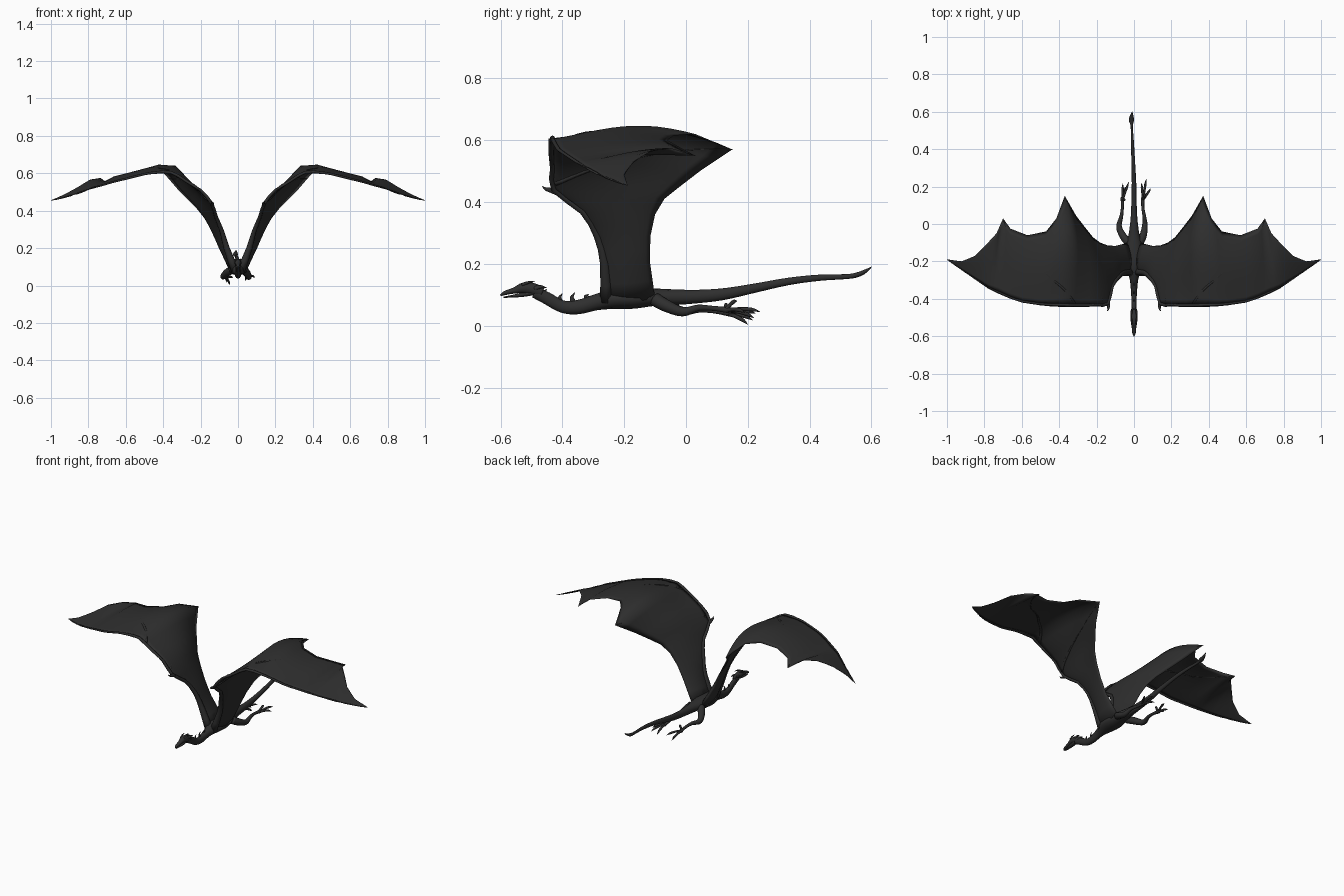
import bpy, bmesh, math
from mathutils import Vector

mat = bpy.data.materials.new("charcoal_hide")
mat.diffuse_color = (0.028, 0.028, 0.028, 1)


def loft(name, rings):
    """Skin a list of closed rings and cap both ends."""
    bm = bmesh.new()
    vs = [[bm.verts.new(p) for p in r] for r in rings]
    n = len(vs[0])
    for a, b in zip(vs, vs[1:]):
        for i in range(n):
            j = (i + 1) % n
            bm.faces.new((a[i], a[j], b[j], b[i]))
    bm.faces.new(vs[0])
    bm.faces.new(vs[-1])
    bmesh.ops.remove_doubles(bm, verts=bm.verts, dist=1e-5)
    bmesh.ops.recalc_face_normals(bm, faces=bm.faces)
    me = bpy.data.meshes.new(name)
    bm.to_mesh(me)
    bm.free()
    me.materials.append(mat)
    me.shade_smooth()
    ob = bpy.data.objects.new(name, me)
    bpy.context.collection.objects.link(ob)
    return ob


def spline(pts, steps):
    """Catmull-Rom through tuples of any length."""
    out = []
    for i in range(len(pts) - 1):
        p0, p1, p2, p3 = (pts[max(i - 1, 0)], pts[i], pts[i + 1], pts[min(i + 2, len(pts) - 1)])
        for k in range(steps):
            t = k / steps
            out.append([0.5 * (2 * b + (c - a) * t + (2 * a - 5 * b + 4 * c - d) * t * t
                               + (3 * b - a - 3 * c + d) * t ** 3)
                        for a, b, c, d in zip(p0, p1, p2, p3)])
    return out + [list(pts[-1])]


def tube(name, pts, steps=4, sides=12):
    """Elliptical tube through points (x, y, z, half width, half height)."""
    pts = spline([p if len(p) == 5 else (*p, p[3]) for p in pts], steps)
    rings = []
    for i, p in enumerate(pts):
        c = Vector(p[:3])
        d = (Vector(pts[min(i + 1, len(pts) - 1)][:3]) - Vector(pts[max(i - 1, 0)][:3])).normalized()
        ref = Vector((1, 0, 0)) if abs(d.x) < 0.8 else Vector((0, 1, 0))
        up = d.cross(ref).normalized()
        side = up.cross(d).normalized()
        rw, rh = max(p[3], 0.0006), max(p[4], 0.0006)
        rings.append([c + side * rw * math.cos(a) + up * rh * math.sin(a)
                      for a in (2 * math.pi * k / sides for k in range(sides))])
    return loft(name, rings)


# Neck, torso and tail in one sweep
tube("body", [
    (0, -0.49, 0.108, 0.014, 0.018), (0, -0.45, 0.089, 0.012, 0.020),
    (0, -0.40, 0.062, 0.014, 0.020), (0, -0.35, 0.060, 0.017, 0.023),
    (0, -0.29, 0.076, 0.024, 0.026), (0, -0.23, 0.087, 0.046, 0.033),
    (0, -0.17, 0.089, 0.052, 0.034), (0, -0.11, 0.092, 0.042, 0.029),
    (0, -0.05, 0.092, 0.028, 0.026), (0, 0.03, 0.094, 0.018, 0.022),
    (0, 0.12, 0.102, 0.014, 0.019), (0, 0.22, 0.121, 0.012, 0.015),
    (-0.004, 0.33, 0.143, 0.010, 0.012), (-0.008, 0.43, 0.155, 0.008, 0.010),
    (-0.012, 0.52, 0.159, 0.006, 0.008), (-0.014, 0.555, 0.165, 0.014, 0.008),
    (-0.012, 0.58, 0.176, 0.009, 0.006), (-0.010, 0.60, 0.190, 0.001, 0.001)])

# Head: skull with snout, lower jaw, brow horns
tube("skull", [
    (0, -0.60, 0.098, 0.002, 0.003), (0, -0.585, 0.106, 0.009, 0.007),
    (0, -0.555, 0.114, 0.012, 0.010), (0, -0.525, 0.122, 0.017, 0.018),
    (0, -0.495, 0.118, 0.018, 0.020), (0, -0.465, 0.106, 0.013, 0.018)])
tube("lower_jaw", [
    (0, -0.59, 0.092, 0.003, 0.002), (0, -0.565, 0.095, 0.009, 0.004),
    (0, -0.53, 0.100, 0.013, 0.007), (0, -0.49, 0.107, 0.012, 0.008)])
for s, label in ((1, "right"), (-1, "left")):
    tube(label + "_brow_horn", [(s * .010, -.53, .132, .006), (s * .014, -.51, .140, .004),
                                (s * .016, -.487, .143, .0005)], sides=8)
    tube(label + "_cheek_horn", [(s * .010, -.49, .120, .008), (s * .013, -.468, .126, .005),
                                 (s * .014, -.45, .122, .0005)], sides=8)

# Spines along the neck
for i, (y, z, h) in enumerate([(-.455, .100, .018), (-.405, .075, .030),
                               (-.365, .076, .032), (-.32, .088, .014)]):
    tube(f"neck_spine_{i}", [(0, y, z, .004, .010), (0, y - .004, z + h * .5, .003, .006),
                             (0, y + .006, z + h, .0005)], sides=8)

# Wing: leading and trailing edge stations, bulge, half thickness
lead = [(.015, -.26, .08), (.06, -.265, .2), (.085, -.29, .29), (.117, -.34, .37), (.14, -.435, .44),
        (.2, -.44, .51), (.28, -.445, .56), (.36, -.445, .605), (.45, -.44, .602), (.5, -.435, .595),
        (.6, -.42, .57), (.66, -.40, .555), (.73, -.37, .535), (.78, -.345, .52), (.86, -.29, .49),
        (.93, -.24, .47), (.97, -.212, .46), (1, -.19, .455)]
trail = [(.03, -.1, .09), (.10, -.117, .21), (.14, -.115, .29), (.18, -.1, .36), (.22, -.07, .41),
         (.26, -.02, .45), (.31, .045, .5), (.37, .15, .57), (.415, .03, .62), (.47, -.04, .615),
         (.57, -.06, .6), (.66, -.025, .58), (.70, .03, .55), (.735, -.05, .575), (.79, -.11, .567),
         (.85, -.17, .53), (.92, -.2, .49), (1, -.189, .455)]
bulge = [0, 0, 0, .005, .015, .03, .045, .06, .032, .02, .012, .01, .01, .008, .004, 0, 0, 0]
thick = [.024, .018, .014, .011, .009, .007, .005, .004] + [.003] * 9 + [.001]


def wing_point(s, t, off=0.0):
    """Point on the wing at station s and chord fraction t, with offset in half thicknesses."""
    i = min(int(s), len(lead) - 2)
    f = s - i

    def at(j):
        a, b = Vector(lead[j]), Vector(trail[j])
        k0, k1 = max(j - 1, 0), min(j + 1, len(lead) - 1)
        mid = lambda q: Vector(lead[q]).lerp(Vector(trail[q]), .5)
        nrm = (mid(k1) - mid(k0)).cross(b - a if (b - a).length > .01 else Vector((0, 1, 0))).normalized()
        return a.lerp(b, t) + nrm * (bulge[j] * math.sin(math.pi * t ** 1.25)
                                     + off * thick[j] * math.sin(math.pi * t) ** .6)
    return at(i).lerp(at(i + 1), f)


N = 12
rings = []
for k in range(2 * (len(lead) - 1) + 1):
    s = k / 2
    rings.append([wing_point(s, max(0, min(1, j / N)), 1) for j in range(N + 1)]
                 + [wing_point(s, j / N, -1) for j in range(N - 1, 0, -1)])


def mirrored(ob):
    m = ob.modifiers.new("mirror", 'MIRROR')
    m.use_axis[0] = True
    return ob


mirrored(loft("wing_membrane", rings))

# Arm bone along the front edge, then finger ribs out to the points
arm = [(*wing_point(i, .02), r) for i, r in
       zip(range(0, 18), [.022, .016, .012, .010, .009, .008, .008, .008, .007, .006,
                          .006, .005, .005, .004, .004, .003, .002, .001])]
mirrored(tube("wing_arm", arm, steps=2, sides=8))
for name, s0, s1 in (("inner_finger", 4.3, 7), ("outer_finger", 6.5, 12)):
    path = []
    for k in range(9):
        f = k / 8
        path.append((*wing_point(s0 + (s1 - s0) * f, .04 + .96 * f, -.6), .0065 * (1 - f) + .001))
    mirrored(tube(name, path, steps=2, sides=8))
mirrored(tube("thumb_claw", [(.137, -.415, .43, .009), (.136, -.437, .438, .008),
                             (.138, -.455, .443, .005), (.143, -.465, .452, .0006)], sides=8))

# Trailing legs: each side has its own pose, toes fan from the ankle
legs = {
    "left": ([(-.03, -.10, .085, .022), (-.058, -.065, .07, .020), (-.080, -.015, .047, .015),
              (-.068, .04, .052, .010), (-.062, .09, .048, .008), (-.062, .14, .040, .010)],
             [(-.028, .225, .040), (-.045, .20, .004), (-.060, .215, .018), (-.045, .13, .070)]),
    "right": ([(.03, -.10, .085, .022), (.048, -.065, .065, .020), (.058, -.01, .045, .015),
               (.055, .04, .058, .010), (.047, .09, .056, .008), (.048, .14, .050, .010)],
              [(.065, .24, .045), (.090, .19, .042), (.040, .22, .025), (.060, .165, .080)]),
}
for label, (path, toes) in legs.items():
    tube(label + "_leg", path)
    ankle = Vector(path[-1][:3]) - Vector((0, .012, 0))
    for i, tip in enumerate(toes):
        tip = Vector(tip)
        a, b = ankle.lerp(tip, .4), ankle.lerp(tip, .75)
        tube(f"{label}_toe_{i}", [(*ankle, .007), (*(a + Vector((0, 0, .006))), .006),
                                  (*(b + Vector((0, 0, .006))), .006), (*tip, .0006)], sides=8)
